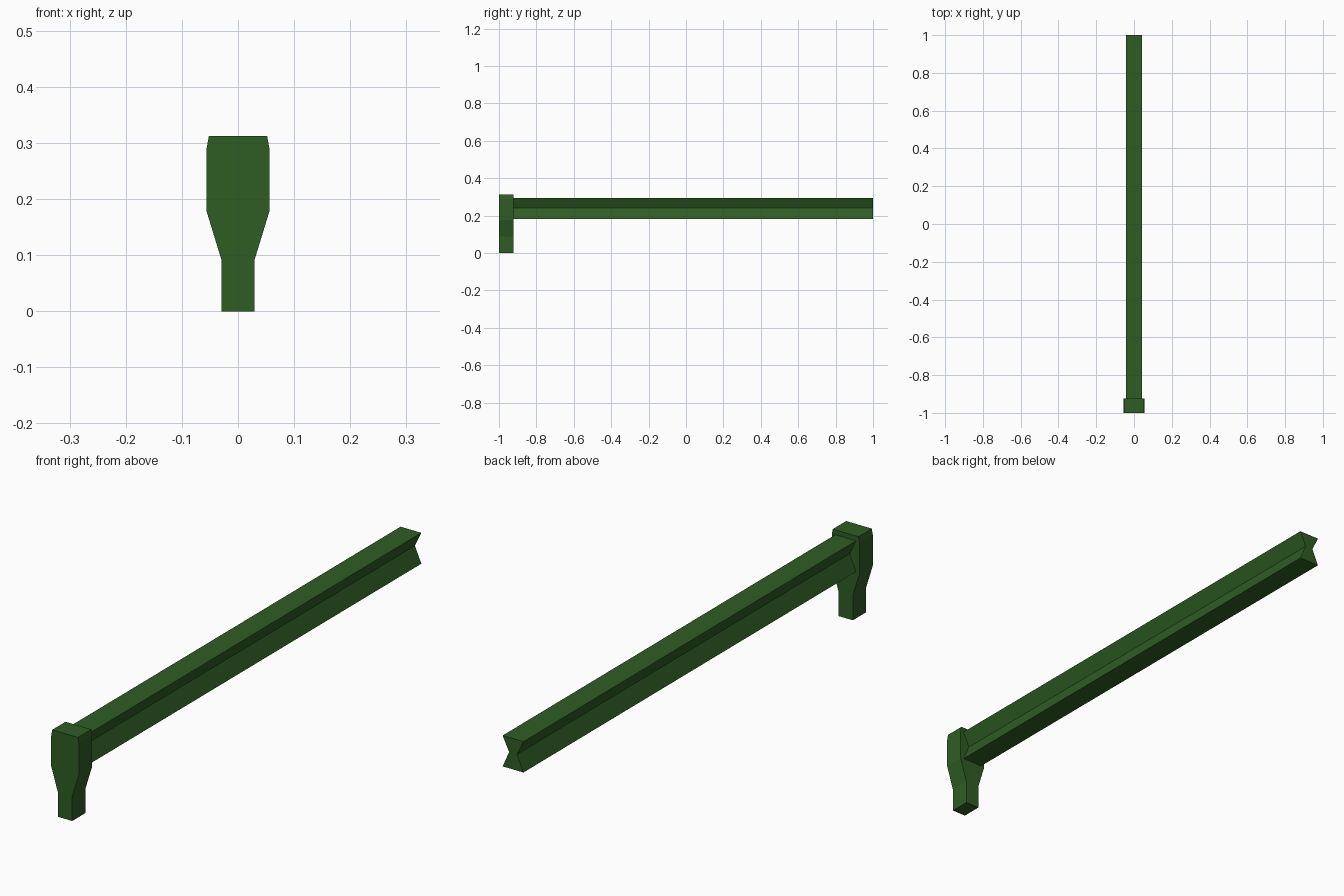
import bpy
import bmesh

cube = bpy.data.objects.get("Cube")
if cube:
    bpy.data.objects.remove(cube, do_unlink=True)

# Single painted colour
color = (0.028, 0.11, 0.018, 1.0)
green = bpy.data.materials.new("dark_green")
green.use_nodes = True
green.diffuse_color = color
bsdf = next(n for n in green.node_tree.nodes if n.type == "BSDF_PRINCIPLED")
bsdf.inputs["Base Color"].default_value = color


def extrude_profile(name, half, y0, y1):
    """Mirror a half outline (x, z) across x = 0 and extrude it along y."""
    outline = half + [(-x, z) for x, z in reversed(half)]
    bm = bmesh.new()
    face = bm.faces.new([bm.verts.new((x, y0, z)) for x, z in outline])
    grown = bmesh.ops.extrude_face_region(bm, geom=[face], use_keep_orig=True)
    moved = [v for v in grown["geom"] if isinstance(v, bmesh.types.BMVert)]
    bmesh.ops.translate(bm, verts=moved, vec=(0, y1 - y0, 0))
    bmesh.ops.recalc_face_normals(bm, faces=bm.faces)
    mesh = bpy.data.meshes.new(name)
    bm.to_mesh(mesh)
    bm.free()
    mesh.materials.append(green)
    obj = bpy.data.objects.new(name, mesh)
    bpy.context.collection.objects.link(obj)
    return obj


# Front post: narrow foot flaring to a chamfered head
extrude_profile("end_post",
                [(0.029, 0), (0.029, 0.09), (0.056, 0.178),
                 (0.056, 0.29), (0.052, 0.312)],
                -1.0, -0.923)

# Long rail with a V groove down each side
extrude_profile("grooved_rail",
                [(0.042, 0.181), (0.016, 0.24), (0.042, 0.294)],
                -0.93, 1.0)
